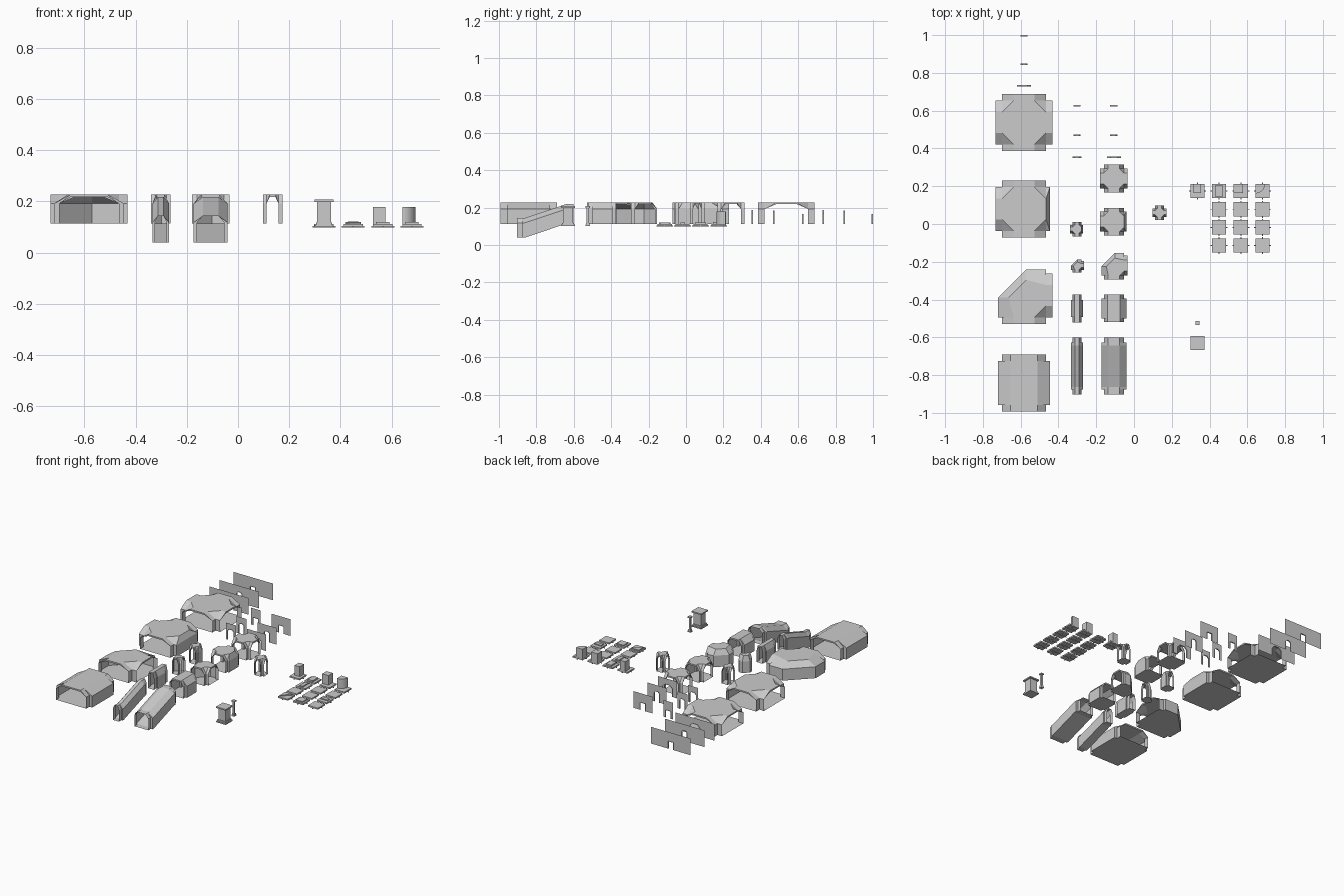
import bpy, bmesh, math

if "Cube" in bpy.data.objects:
    bpy.data.objects.remove(bpy.data.objects["Cube"])

Z0, ZW, ZT, ZI = 0.113, 0.192, 0.228, 0.218   # floor, wall top, roof, opening top
# size classes: opening half width, flat half width, closed wall distance, arm reach
LARGE = (0.116, 0.055, 0.137, 0.151)
MID = (0.053, 0.03, 0.066, 0.073)
SMALL = (0.023, 0.011, 0.032, 0.038)


def mesh(name, faces, loc=(0, 0, 0)):
    bm = bmesh.new()
    for f in faces:
        pts = []
        for p in f:
            if not any(sum((a - b) ** 2 for a, b in zip(p, q)) < 1e-10 for q in pts):
                pts.append(p)
        if len(pts) > 2:
            bm.faces.new([bm.verts.new(p) for p in pts])
    bmesh.ops.remove_doubles(bm, verts=bm.verts, dist=1e-5)
    bmesh.ops.recalc_face_normals(bm, faces=bm.faces)
    me = bpy.data.meshes.new(name)
    bm.to_mesh(me)
    bm.free()
    ob = bpy.data.objects.new(name, me)
    ob.location = loc
    bpy.context.collection.objects.link(ob)
    return ob


def rot(p, k):
    for _ in range(k):
        p = (-p[1], p[0])
    return p


def side(k, is_open, h, f, d):
    """Low ring / roof ring point pairs of one room side, turned k quarter turns."""
    if is_open:
        pts = [((-h, -h), (-f, -h), True), ((h, -h), (f, -h), False)]
    else:
        pts = [((-h, -h), (-f, -h), False), ((-h, -d), (-f, -h), False),
               ((h, -d), (f, -h), False), ((h, -h), (f, -h), False)]
    return [(rot(a, k), rot(b, k), k if o else None) for a, b, o in pts]


def room(name, x, y, size, kind):
    h, f, d, L = size
    if kind == "corner":
        t, e = d * 0.6, d * 0.08
        pairs = side(0, True, h, f, d) + side(1, True, h, f, d)
        pairs += [((h, d), (h, f), None), ((e, d), (e, t), None), ((-d, -e), (-t, -e), None),
                  ((-d, -h), (-f, -h), None)]
    elif kind == "straight":
        f = h * 0.62
        pairs = side(0, True, h, f, d) + [((d, -h), (f, -h), None), ((d, h), (f, h), None),
                                          ((h, h), (f, h), None)]
        pairs = [((p[0]), (p[1]), p[2]) for p in pairs]
        pairs += [(rot(a, 2), rot(b, 2), 2 if k == 0 else None) for a, b, k in pairs]
    else:
        opened = {"cross": (0, 1, 2, 3), "tee": (0, 2, 3)}[kind]
        pairs = sum((side(k, k in opened, h, f, d) for k in range(4)), [])
    faces, floor = [], []
    for i, (a, ta, k) in enumerate(pairs):
        b, tb, _ = pairs[(i + 1) % len(pairs)]
        floor.append((*a, Z0))
        if k is None:
            faces.append([(*a, Z0), (*b, Z0), (*b, ZW), (*a, ZW)])
            for z in (ZT, ZI):
                faces.append([(*a, ZW), (*b, ZW), (*tb, z), (*ta, z)])
            continue
        # open arm: walls, vault inside and out, rim
        n = rot((0, -(L - h)), k)
        mv = lambda p: (p[0] + n[0], p[1] + n[1])
        floor += [(*mv(a), Z0), (*mv(b), Z0)]
        for p, t in ((a, ta), (b, tb)):
            faces.append([(*p, Z0), (*mv(p), Z0), (*mv(p), ZW), (*p, ZW)])
            for z in (ZT, ZI):
                faces.append([(*p, ZW), (*mv(p), ZW), (*mv(t), z), (*t, z)])
            faces.append([(*mv(p), ZW), (*mv(t), ZI), (*mv(t), ZT)])
        for z in (ZT, ZI):
            faces.append([(*ta, z), (*mv(ta), z), (*mv(tb), z), (*tb, z)])
        faces.append([(*mv(ta), ZI), (*mv(tb), ZI), (*mv(tb), ZT), (*mv(ta), ZT)])
    faces.append(floor)
    for z in (ZT, ZI):
        faces.append([(*t, z) for _, t, _ in pairs])
    mesh(name, faces, (x, y, 0))


def ramp(name, x, y, size):
    h, f, d, _ = size
    rings = []
    for yy, w, dz in ((-.151, h, -.074), (-.125, h, -.074), (-.125, d, -.074), (-.11, d, -.074),
                      (.11, d, 0), (.125, d, 0), (.125, h, 0), (.151, h, 0)):
        prof = [(-w, Z0), (-w, ZW), (-f, ZI), (f, ZI), (w, ZW), (w, Z0)]
        rings.append([(px, yy, pz + dz) for px, pz in prof])
    faces = [[r[i], r[(i + 1) % 6], s[(i + 1) % 6], s[i]]
             for r, s in zip(rings, rings[1:]) for i in range(6)]
    mesh(name, faces, (x, y, 0))


def door_wall(name, x, y, w, dw, dh, arched):
    """Thin panel with a doorway that has a short reveal."""
    c = dw * 0.5 if arched else 0
    top = Z0 + dh
    door = [(-dw, Z0), (-dw, top - c), (-dw + c, top), (dw - c, top), (dw, top - c), (dw, Z0)]
    faces = []
    for yy in (-.004, .004):
        faces += [[(px, yy, pz) for px, pz in
                   [(-w, Z0), (-w, ZT), (0, ZT), (0, top)] + door[2::-1]],
                  [(px, yy, pz) for px, pz in
                   [(w, Z0), (w, ZT), (0, ZT), (0, top)] + door[3:]]]
        if yy < 0:
            for a, b in zip(door, door[1:]):
                faces.append([(a[0], yy, a[1]), (b[0], yy, b[1]),
                              (b[0], -yy, b[1]), (a[0], -yy, a[1])])
    # panel is paper thin, only the doorway is deep
    faces = [[(p[0], 0 if len(f) > 4 else p[1], p[2]) for p in f] for f in faces[:2 + 5]]
    mesh(name, faces, (x, y, 0))


def prism(name, outline, z0, z1, loc):
    n = len(outline)
    lo, hi = [(*p, z0) for p in outline], [(*p, z1) for p in outline]
    faces = [lo, hi] + [[lo[i], lo[(i + 1) % n], hi[(i + 1) % n], hi[i]] for i in range(n)]
    return mesh(name, faces, (*loc, 0))


def rect(x0, x1, y0, y1):
    return [(x0, y0), (x1, y0), (x1, y1), (x0, y1)]


def square(s, sy=None):
    sy = s if sy is None else sy
    return rect(-s, s, -sy, sy)


# large rooms
for kind, y in (("cross", .537), ("tee", .079), ("corner", -.378), ("straight", -.842)):
    room("large_room_" + kind, -.582, y, LARGE, kind)

# medium and small corridors
for kind, y in (("cross", .241), ("tee", .013), ("corner", -.22), ("straight", -.447)):
    room("medium_corridor_" + kind, -.107, y, MID, kind)
room("small_corridor_cross", .135, .06, SMALL, "cross")
for kind, y in (("tee", -.027), ("corner", -.22)):
    room("small_corridor_" + kind, -.302, y, SMALL, kind)
# small straight is as long as the medium one
room("small_corridor_straight", -.302, -.447, SMALL, "straight")
bpy.data.objects["small_corridor_straight"].scale.y = 1.95

# ramps going down to the front
ramp("medium_ramp", -.107, -.752, MID)
ramp("small_ramp", -.302, -.752, SMALL)

# door panels
for label, x, w, wide, ys in (("large", -.582, .151, .037, (.733, .847, .996)),
                              ("medium", -.107, .073, .037, (.354, .47, .625)),
                              ("small", -.302, .038, .024, (.354, .47, .625))):
    for y, (dw, dh, arched) in zip(ys, ((wide, .075, True), (.019, .072, True), (.019, .052, False))):
        door_wall(label + "_door_wall", x, y, w, dw, dh, arched)

# floor tiles with small connector bars
cols, rows = (.45, .566, .68), (.175, .078, -.018, -.114)
for x, y in [(.336, .175)] + [(a, b) for a in cols for b in rows]:
    prism("floor_tile", square(.038), .102, .112, (x, y))
    prism("tile_connector", square(.045, .002), .099, .104, (x, y))
    prism("tile_connector", square(.002, .045), .099, .104, (x, y))
for x, y, o in ((.45, -.114, [(-.03, -.03), (.03, .03), (-.03, .03)]),
                (.566, -.114, square(.026)), (.68, -.018, square(.026, .012)),
                (.45, .078, square(.012, .03))):
    prism("tile_inset", o, .112, .119, (x, y))

# raised blocks on the back row
arc = [(-.037 + .05 * math.cos(a), .037 - .05 * math.sin(a))
       for a in [i * math.pi / 16 for i in range(9)]]
prism("u_block", rect(-.02, .02, -.01, .038), .112, .18, (.336, .175))
prism("low_block", square(.02, .03), .112, .122, (.45, .175))
prism("corner_block", rect(-.038, .01, -.01, .038), .112, .178, (.566, .175))
prism("round_block", [(-.037, .037)] + arc, .112, .178, (.68, .175))

# pillars: base, shaft, capital
for label, y, b, s in (("thick", -.63, .037, .027), ("thin", -.525, .011, .006)):
    loc = (.336, y)
    prism(label + "_pillar_base", square(b), .1, .108, loc)
    prism(label + "_pillar_foot", square((b + s) / 2), .108, .118, loc)
    prism(label + "_pillar_shaft", square(s), .118, .198, loc)
    prism(label + "_pillar_capital", square(b), .198, .207, loc)
